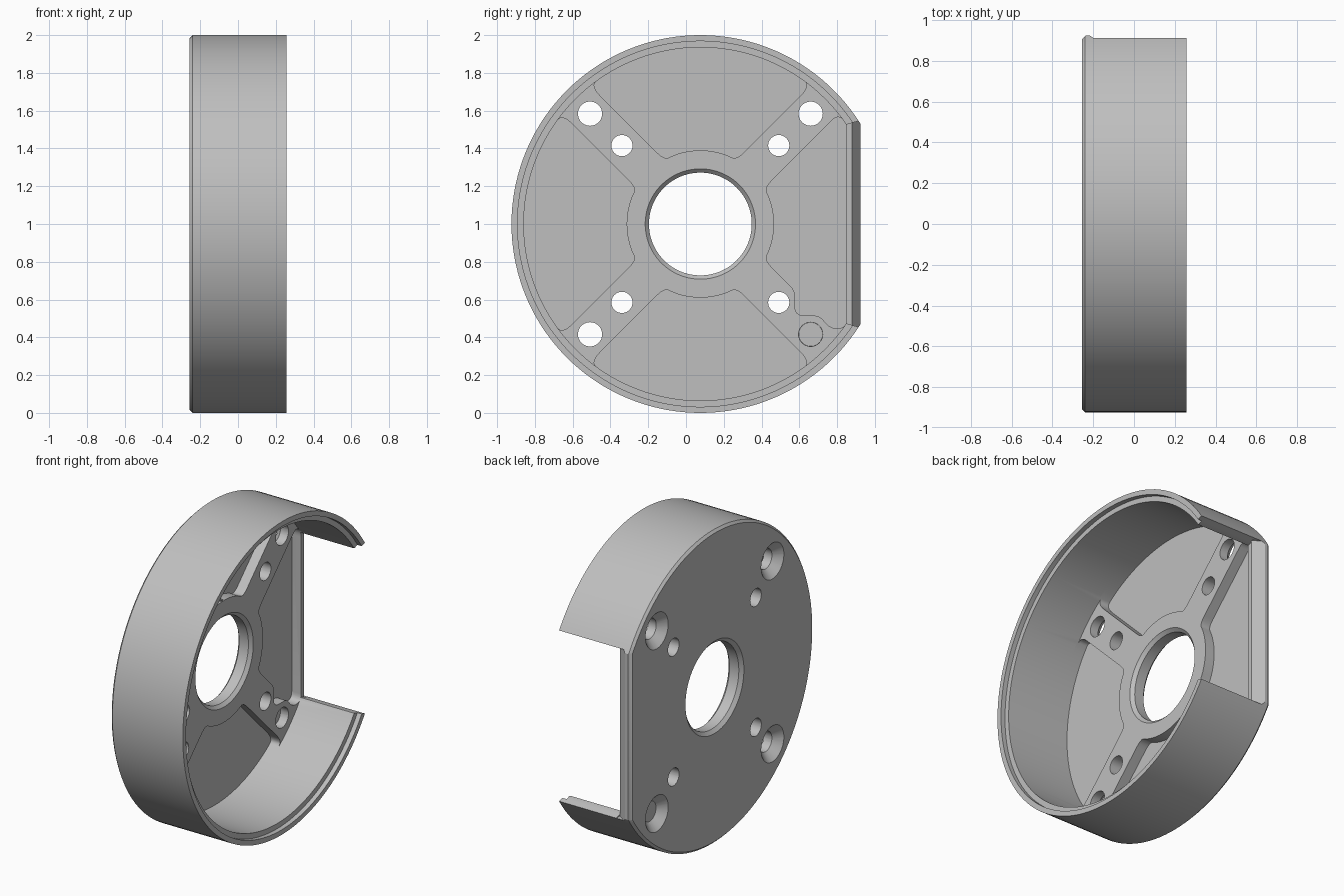
import bpy
import bmesh
from math import sin, cos, pi, sqrt
from mathutils import Vector, Matrix

if "Cube" in bpy.data.objects:
    bpy.data.objects.remove(bpy.data.objects["Cube"])

CY, CZ = 0.076, 1.0            # housing axis, parallel to x
BACK, FRONT = -0.256, 0.257
FLOOR, LAND = -0.215, -0.15
WALL = 0.935                   # inner wall radius
HUB, SPOKE = 0.39, 0.105       # hub radius, spoke half width

metal = bpy.data.materials.new("grey_metal")
metal.use_nodes = True
grey = (0.52, 0.52, 0.52, 1)
metal.diffuse_color = grey
metal.node_tree.nodes["Principled BSDF"].inputs["Base Color"].default_value = grey


def finish(name, bm):
    bmesh.ops.recalc_face_normals(bm, faces=bm.faces)
    mesh = bpy.data.meshes.new(name)
    bm.to_mesh(mesh)
    bm.free()
    mesh.materials.append(metal)
    obj = bpy.data.objects.new(name, mesh)
    bpy.context.collection.objects.link(obj)
    return obj


def lathe(name, profile, segments=144):
    """Revolve a closed (x, radius) profile about the housing axis."""
    bm = bmesh.new()
    rings = []
    for i in range(segments):
        a = 2 * pi * i / segments
        rings.append([bm.verts.new((x, CY + r * cos(a), CZ + r * sin(a))) for x, r in profile])
    n = len(profile)
    for i in range(segments):
        p, q = rings[i], rings[(i + 1) % segments]
        for j in range(n):
            k = (j + 1) % n
            bm.faces.new((p[j], p[k], q[k], q[j]))
    return finish(name, bm)


def prism(name, outline, x0, x1):
    """Extrude an outline in the plane of the disc along x."""
    bm = bmesh.new()
    face = bm.faces.new([bm.verts.new((x0, CY + y, CZ + z)) for y, z in outline])
    top = bmesh.ops.extrude_face_region(bm, geom=[face])["geom"]
    moved = [v for v in top if isinstance(v, bmesh.types.BMVert)]
    bmesh.ops.translate(bm, verts=moved, vec=(x1 - x0, 0, 0))
    return finish(name, bm)


def side_prism(name, outline, half):
    """Extrude an (x, y) outline along z, symmetric about the axis."""
    bm = bmesh.new()
    face = bm.faces.new([bm.verts.new((x, CY + y, CZ - half)) for x, y in outline])
    top = bmesh.ops.extrude_face_region(bm, geom=[face])["geom"]
    moved = [v for v in top if isinstance(v, bmesh.types.BMVert)]
    bmesh.ops.translate(bm, verts=moved, vec=(0, 0, 2 * half))
    return finish(name, bm)


def cone(name, y, z, x0, x1, r0, r1):
    bm = bmesh.new()
    place = Matrix.Translation(((x0 + x1) / 2, CY + y, CZ + z)) @ Matrix.Rotation(pi / 2, 4, "Y")
    bmesh.ops.create_cone(bm, cap_ends=True, segments=40, radius1=r0, radius2=r1,
                          depth=x1 - x0, matrix=place)
    return finish(name, bm)


def rounded(corners, steps=6):
    """Round each (y, z, distance) corner of an outline."""
    out = []
    for i, (y, z, d) in enumerate(corners):
        p = Vector((y, z))
        if d == 0:
            out.append(p)
            continue
        before = Vector(corners[i - 1][:2]) - p
        after = Vector(corners[(i + 1) % len(corners)][:2]) - p
        a = p + before.normalized() * min(d, before.length * 0.49)
        b = p + after.normalized() * min(d, after.length * 0.49)
        for s in range(steps + 1):
            t = s / steps
            out.append(a * (1 - t) ** 2 + p * 2 * t * (1 - t) + b * t * t)
    return out


def polar(r, a, d=0):
    return (r * cos(a), r * sin(a), d)


def arc(r, a0, a1, n):
    return [polar(r, a0 + (a1 - a0) * i / n) for i in range(n + 1)]


def spoke_corner(r):
    """Angle at which a spoke edge meets radius r, from the pocket axis."""
    along = sqrt(r * r - SPOKE * SPOKE)
    return pi / 4 - math_atan(SPOKE / along)


def math_atan(t):
    return Vector((1, t)).angle_signed(Vector((1, 0)))


def cut(body, cutter):
    cutter.hide_render = True
    mod = body.modifiers.new(cutter.name, "BOOLEAN")
    mod.operation = "DIFFERENCE"
    mod.solver = "EXACT"
    mod.object = cutter
    bpy.context.view_layer.objects.active = body
    bpy.ops.object.modifier_apply(modifier=mod.name)
    bpy.data.objects.remove(cutter)


# Round housing with bored hub, chamfered back edge and stepped rim
housing = lathe("housing", [
    (BACK, 0.295), (BACK + 0.02, 0.272), (LAND - 0.02, 0.272), (LAND, 0.292),
    (LAND, WALL), (FRONT - 0.03, WALL), (FRONT - 0.03, 0.968), (FRONT, 0.968),
    (FRONT, 1.0), (BACK + 0.015, 1.0), (BACK, 0.985)])

# Side window through the wall
cut(housing, prism("window_cutter", [
    (0.7, -0.527), (0.776, -0.527), (0.845, -0.548), (1.2, -0.548),
    (1.2, 0.548), (0.845, 0.548), (0.776, 0.527), (0.7, 0.527)], LAND, 0.4))

# Flat side with chamfers on both edges
cut(housing, side_prism("flat_cutter", [
    (LAND + 0.003, 0.802), (LAND - 0.065, 0.848), (BACK + 0.018, 0.848),
    (BACK - 0.002, 0.828), (BACK - 0.002, 1.2), (LAND + 0.003, 1.2)], 0.546))

# Three equal pockets between the spokes
reach = WALL + 0.001
a_out, a_in = spoke_corner(reach), spoke_corner(HUB)
hub_arc = arc(HUB, a_in - 0.14, 0.14 - a_in, 12)
plain = ([polar(reach, -a_out, 0.08)] + arc(reach, 0.09 - a_out, a_out - 0.09, 28)
         + [polar(reach, a_out, 0.08), polar(HUB, a_in, 0.055)] + hub_arc
         + [polar(HUB, -a_in, 0.055)])
for turn in (1, 2, 3):
    spin = Matrix.Rotation(turn * pi / 2, 2)
    cut(housing, prism("pocket_cutter", [spin @ p for p in rounded(plain)], FLOOR, LAND + 0.01))

# Pocket beside the flat, with a notch reaching between two holes
notched = ([(0.774, -0.55, 0.045), (0.69, -0.555, 0.04), (0.63, -0.485, 0.03),
            (0.5, -0.485, 0.05), (0.5, -0.352, 0.03), polar(HUB, -a_in, 0.055)]
           + hub_arc[::-1]
           + [polar(HUB, a_in, 0.055), (0.725, 0.577, 0.04), (0.774, 0.54, 0.04)])
cut(housing, prism("pocket_cutter", rounded(notched), FLOOR, LAND + 0.01))

# Screw holes on each spoke, the outer ones countersunk from the back
for sy in (-1, 1):
    for sz in (-1, 1):
        cut(housing, cone("inner_hole", sy * 0.415, sz * 0.415, -0.4, 0, 0.056, 0.056))
        cut(housing, cone("outer_hole", sy * 0.584, sz * 0.584, -0.4, 0, 0.064, 0.064))
        cut(housing, cone("countersink", sy * 0.584, sz * 0.584, BACK - 0.01, BACK + 0.05,
                          0.125, 0.063))

# Smooth the round surfaces, keep the machined edges sharp
bpy.ops.object.select_all(action="DESELECT")
housing.select_set(True)
bpy.context.view_layer.objects.active = housing
bpy.ops.object.shade_smooth_by_angle(angle=pi / 7)
